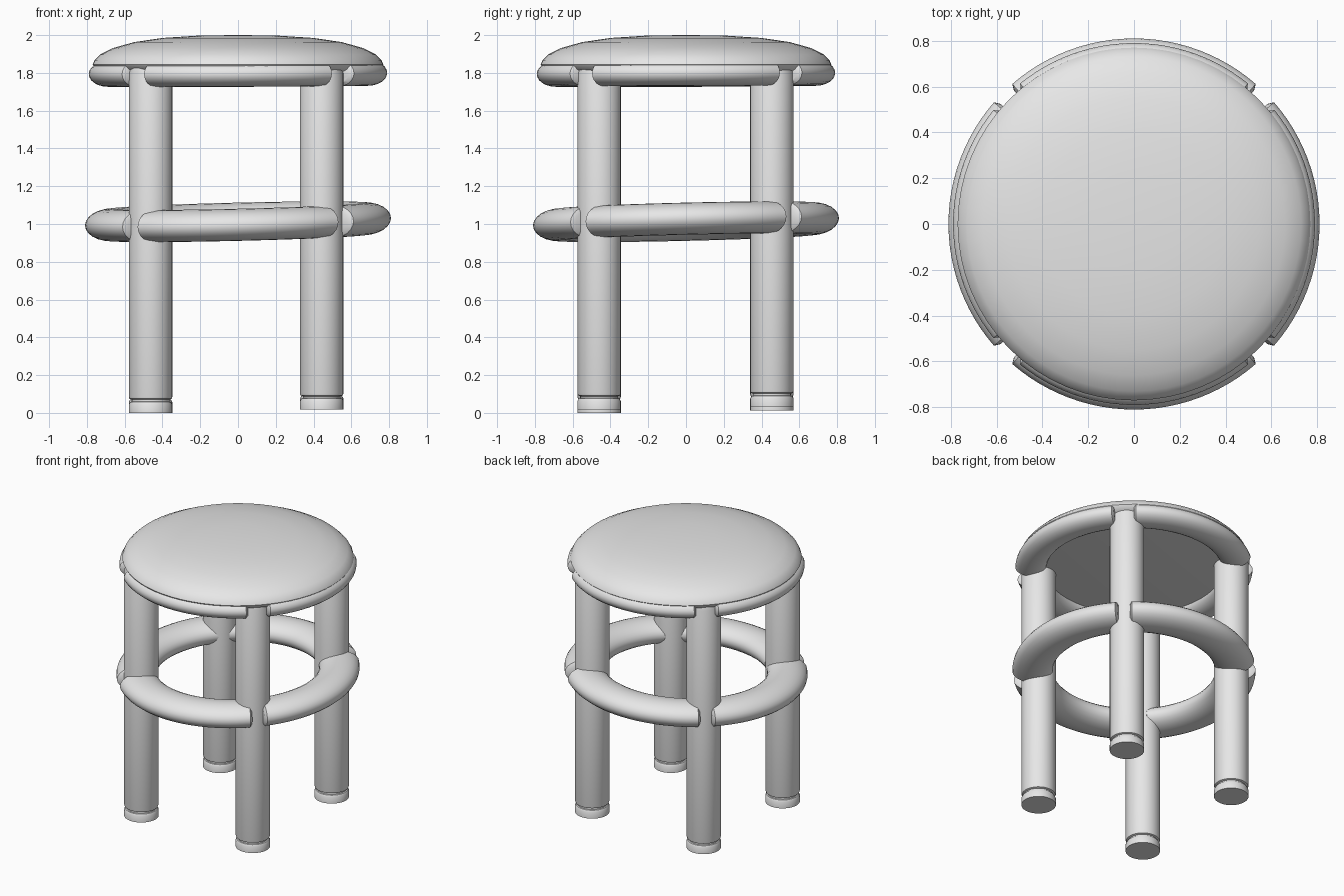
import bpy, bmesh, math
from mathutils import Vector

cube = bpy.data.objects.get("Cube")
if cube:
    bpy.data.objects.remove(cube)

# Single pale grey finish
grey = bpy.data.materials.new("pale_grey")
grey.use_nodes = True
grey.diffuse_color = (0.8, 0.8, 0.8, 1)
grey.node_tree.nodes["Principled BSDF"].inputs["Base Color"].default_value = (0.8, 0.8, 0.8, 1)


def finish(name, bm, sharp=40):
    bmesh.ops.remove_doubles(bm, verts=bm.verts, dist=1e-5)
    bmesh.ops.recalc_face_normals(bm, faces=bm.faces)
    mesh = bpy.data.meshes.new(name)
    bm.to_mesh(mesh)
    bm.free()
    mesh.materials.append(grey)
    obj = bpy.data.objects.new(name, mesh)
    bpy.context.collection.objects.link(obj)
    bpy.ops.object.select_all(action="DESELECT")
    obj.select_set(True)
    bpy.context.view_layer.objects.active = obj
    bpy.ops.object.shade_smooth_by_angle(angle=math.radians(sharp))
    return obj


def lathe(name, profile, centre=(0, 0), steps=32):
    """Spin an (r, z) profile around a vertical axis."""
    bm = bmesh.new()
    verts = [bm.verts.new((r, 0, z)) for r, z in profile]
    edges = [bm.edges.new(pair) for pair in zip(verts, verts[1:])]
    bmesh.ops.spin(bm, geom=verts + edges, cent=(0, 0, 0), axis=(0, 0, 1),
                   angle=math.tau, steps=steps, use_duplicate=False)
    bmesh.ops.translate(bm, verts=bm.verts, vec=(*centre, 0))
    return finish(name, bm)


def arc_bar(name, facing, half_span, radius, z, wide, tall, tilt, steps=24, sides=24):
    """Sweep an oval section along an arc, with slightly rounded ends."""
    bm = bmesh.new()
    # Angle and section scale at each station
    stations = [(-half_span - 1, 0.8)]
    stations += [(half_span * (2 * i / steps - 1), 1) for i in range(steps + 1)]
    stations += [(half_span + 1, 0.8)]
    rings = []
    for degrees, scale in stations:
        a = math.radians(facing + degrees)
        ring = []
        for j in range(sides):
            t = math.tau * j / sides
            r = radius + wide * scale * math.cos(t)
            x, y = r * math.cos(a), r * math.sin(a)
            ring.append(bm.verts.new((x, y, z + tall * scale * math.sin(t) + tilt * (x + y))))
        rings.append(ring)
    for one, two in zip(rings, rings[1:]):
        for j in range(sides):
            k = (j + 1) % sides
            bm.faces.new((one[j], one[k], two[k], two[j]))
    bm.faces.new(rings[0])
    bm.faces.new(rings[-1])
    return finish(name, bm)


# Domed round seat cushion
lathe("seat", [(0, 2.0), (0.2, 1.998), (0.4, 1.985), (0.55, 1.963), (0.66, 1.932),
               (0.73, 1.897), (0.76, 1.867), (0.77, 1.845), (0.755, 1.82),
               (0.7, 1.795), (0.6, 1.785), (0, 1.785)], steps=64)

# Four legs with grooved foot caps, each set to its own floor height
LEG = 0.115
for front, y in (("front", -0.46), ("back", 0.455)):
    for side, x in (("right", -0.463), ("left", 0.443)):
        floor = 0.016 + 0.02 * x + 0.015 * y
        floor = max(floor, 0)
        lathe(f"{front}_{side}_leg",
              [(0, floor + 0.07), (0.1, floor + 0.07), (LEG - 0.003, floor + 0.075),
               (LEG, floor + 0.085), (LEG, 1.8), (0.105, 1.83), (0.08, 1.845), (0, 1.85)],
              (x, y))
        lathe(f"{front}_{side}_foot",
              [(0, floor), (LEG, floor), (LEG, floor + 0.045), (0.108, floor + 0.058),
               (0.1, floor + 0.06), (0.1, floor + 0.08)], (x, y))

# Curved bars between the legs: seat rail and foot ring
for side, facing in (("left", 0), ("back", 90), ("right", 180), ("front", 270)):
    arc_bar(f"{side}_seat_rail", facing, 39, 0.687, 1.797, 0.103, 0.068, 0.004)
    arc_bar(f"{side}_foot_rail", facing, 41, 0.675, 1.012, 0.135, 0.085, 0.024)
